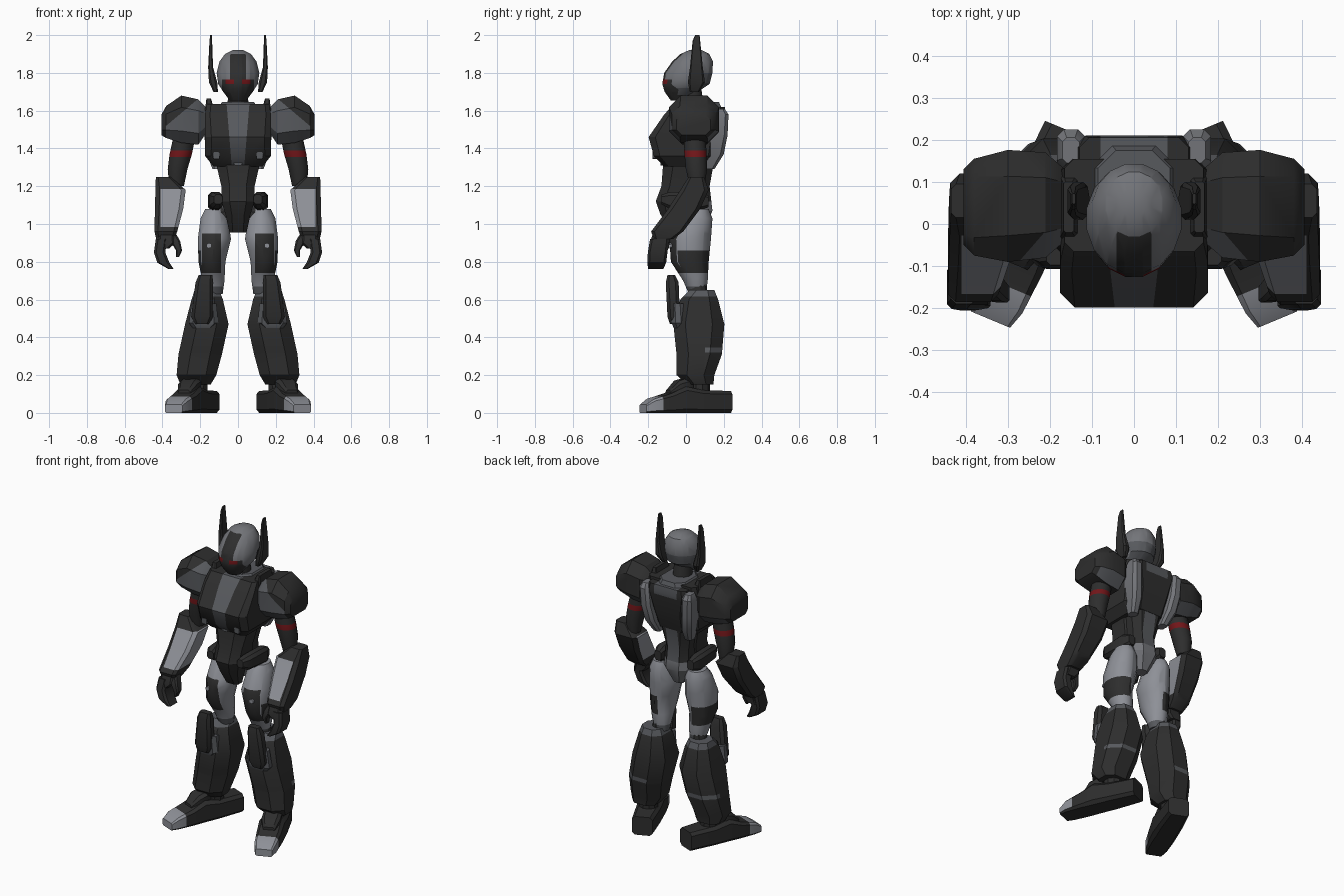
import bpy, bmesh, math
from mathutils import Matrix, Vector

# ---- flat colours
COLOURS = [("dark_armour", (.027, .027, .027)), ("mid_grey", (.095, .10, .11)),
           ("steel_grey", (.17, .175, .19)), ("light_grey", (.27, .28, .31)),
           ("dark_red", (.17, .008, .01))]
MATS = []
for nm, c in COLOURS:
    m = bpy.data.materials.new(nm)
    m.diffuse_color = (*c, 1)
    MATS.append(m)
DARK, MID, STEEL, LIGHT, RED = range(5)


def section(cu, cv, hu, hv, n, ch):
    """Chamfered box (n == 8) or an n-sided ellipse."""
    if n == 8:
        k = ch * min(hu, hv)
        a, b = hu - k, hv - k
        pts = [(hu, -b), (hu, b), (a, hv), (-a, hv), (-hu, b), (-hu, -b), (-a, -hv), (a, -hv)]
    else:
        pts = [(hu * math.cos(2 * math.pi * (i + .5) / n), hv * math.sin(2 * math.pi * (i + .5) / n))
               for i in range(n)]
    return [(cu + u, cv + v) for u, v in pts]


def loft(name, rows, colour=DARK, axis='z', n=8, ch=.35, mirror=True, cuts=(), paint=None, mat=None):
    """Skin sections (t, centre u, centre v, half u, half v) along an axis."""
    place = {'z': lambda t, u, v: (u, v, t), 'x': lambda t, u, v: (t, u, v),
             'y': lambda t, u, v: (u, t, v)}[axis]
    bm = bmesh.new()
    rings = [[bm.verts.new(place(t, u, v)) for u, v in section(a, b, c, d, n, ch)]
             for t, a, b, c, d in rows]
    for r0, r1 in zip(rings, rings[1:]):
        for i in range(n):
            j = (i + 1) % n
            bm.faces.new((r0[i], r0[j], r1[j], r1[i]))
    bm.faces.new(rings[0])
    bm.faces.new(rings[-1])
    for co, no in cuts:
        bmesh.ops.bisect_plane(bm, geom=bm.verts[:] + bm.edges[:] + bm.faces[:],
                               plane_co=co, plane_no=no, dist=1e-5)
    bmesh.ops.recalc_face_normals(bm, faces=bm.faces)
    bm.normal_update()
    for f in bm.faces:
        f.material_index = colour
        if paint:
            p = paint(f.calc_center_median(), f.normal)
            if p is not None:
                f.material_index = p
    if mat:
        bm.transform(mat)
    me = bpy.data.meshes.new(name)
    bm.to_mesh(me)
    bm.free()
    for m in MATS:
        me.materials.append(m)
    ob = bpy.data.objects.new(name, me)
    bpy.context.collection.objects.link(ob)
    if mirror:
        ob.modifiers.new("mirror", 'MIRROR')
    return ob


def zcut(*zs):
    return [((0, 0, z), (0, 0, 1)) for z in zs]


def xcut(*xs):
    return [((x, 0, 0), (1, 0, 0)) for x in xs]


# ---- feet, turned outwards
turn = Matrix.Translation((.2475, -.003, 0)) @ Matrix.Rotation(math.radians(22.6), 4, 'Z')
loft("foot", [(-.243, 0, .022, .05, .022), (-.20, 0, .037, .064, .037), (-.10, 0, .052, .072, .052),
              (-.02, 0, .07, .075, .07), (.08, 0, .06, .072, .06), (.243, 0, .058, .062, .058)],
     axis='y', ch=.3, mat=turn, cuts=[((0, -.155, 0), (0, 1, 0))],
     paint=lambda c, n: LIGHT if c.y < -.155 and n.z > -.5 else None)
loft("instep_guard", [(-.10, 0, .09, .035, .03), (-.05, 0, .12, .055, .05), (.0, 0, .13, .055, .055),
                      (.03, 0, .12, .04, .04)], axis='y', mat=turn)
loft("ankle", [(.08, .215, .07, .055, .055), (.22, .215, .07, .06, .06)], n=10)

# ---- shins and knees
loft("shin", [(.15, .225, .075, .08, .07), (.20, .22, .05, .105, .10), (.31, .20, .07, .115, .12),
              (.47, .165, .068, .115, .135), (.60, .163, .07, .083, .10), (.65, .165, .085, .065, .065)],
     ch=.55, cuts=zcut(.32, .345, .615) + [((0, .10, 0), (0, 1, 0))],
     paint=lambda c, n: MID if (.32 < c.z < .345 and c.y > .10 and n.x > -.3) or c.z > .615 else None)
loft("knee_rim", [(.45, .185, -.035, .055, .03), (.475, .182, -.04, .078, .036),
                  (.58, .18, -.045, .066, .034)], MID, ch=.6)
loft("knee_plate", [(.47, .19, -.055, .04, .03), (.51, .19, -.065, .058, .033),
                    (.69, .178, -.073, .047, .034), (.73, .172, -.078, .036, .02)], ch=.5)
loft("knee_joint", [(.56, .15, .065, .05, .05), (.70, .13, .06, .045, .05)], n=10)


# ---- thighs with painted patches
def thigh_paint(c, n):
    if .74 < c.z < .95 and n.y < -.4 and .09 < c.x < .19:
        return DARK
    if .74 < c.z < .86 and n.y > -.5 and c.x > .12:
        return DARK
    if c.z < .67:
        return MID


loft("thigh", [(.63, .125, .06, .045, .045), (.70, .13, .05, .06, .065), (.80, .138, .02, .073, .10),
               (.92, .125, .022, .09, .11), (1.03, .125, .05, .075, .09), (1.08, .125, .06, .05, .06)],
     LIGHT, n=14, cuts=zcut(.67, .74, .86, .95) + xcut(.09, .12, .19), paint=thigh_paint)
loft("thigh_mark", [(-.088, .155, .885, .014, .014), (-.06, .155, .885, .014, .014)], LIGHT, axis='y', n=6)

# ---- pelvis, waist and hip bars
loft("pelvis_front", [(.955, 0, -.04, .045, .035), (1.05, 0, -.06, .066, .075), (1.12, 0, -.05, .088, .11),
                      (1.20, 0, -.03, .088, .10), (1.33, 0, -.01, .118, .11)], mirror=False, ch=.5)
loft("pelvis_rear", [(.97, 0, .06, .035, .035), (1.07, 0, .06, .085, .08), (1.20, 0, .05, .08, .075),
                     (1.34, 0, .06, .11, .09)], MID, mirror=False, ch=.5,
     cuts=zcut(1.12) + xcut(-.04, .04),
     paint=lambda c, n: STEEL if c.z < 1.12 else (DARK if abs(c.x) > .04 else None))
loft("hip_bar", [(-.13, .105, 1.13, .022, .025), (-.09, .115, 1.125, .035, .043),
                 (.07, .122, 1.12, .036, .05), (.12, .115, 1.12, .022, .03)], axis='y', ch=.5)
loft("hip_joint", [(.06, .05, 1.05, .05, .045), (.13, .05, 1.05, .05, .045)], axis='x', n=10)


# ---- chest with tapered stripe
def chest_paint(c, n):
    if abs(c.x) < .06 - (1.63 - c.z) * .083 and (n.y < -.2 or n.z > .6):
        return MID


loft("chest", [(1.305, 0, 0, .13, .115), (1.36, 0, -.01, .174, .16), (1.46, 0, -.015, .176, .183),
               (1.58, 0, .02, .175, .135), (1.635, 0, .045, .165, .11)], mirror=False, ch=.2,
     cuts=[((.06, 0, 1.63), (1, 0, -.083)), ((-.06, 0, 1.63), (1, 0, .083))], paint=chest_paint)
loft("chest_stud", [(-.178, .115, 1.362, .018, .018), (-.14, .115, 1.362, .018, .018)], MID, axis='y', n=8)
loft("belly_mark", [(-.135, 0, 1.325, .02, .014), (-.10, 0, 1.325, .02, .014)], MID,
     axis='y', mirror=False)
loft("collar", [(1.61, 0, .06, .11, .13), (1.645, 0, .075, .085, .10)], MID, mirror=False, ch=.5)
loft("collar_flare", [(1.60, .15, .04, .025, .08), (1.665, .155, .04, .012, .06)])

# ---- back unit
loft("back_block", [(1.33, 0, .11, .09, .04), (1.45, 0, .13, .11, .06), (1.58, 0, .14, .14, .07),
                    (1.62, 0, .14, .13, .065)], mirror=False, cuts=zcut(1.56) + xcut(-.08, .08),
     paint=lambda c, n: MID if c.z > 1.56 and abs(c.x) < .08 else None)
loft("back_wing", [(1.29, .11, .12, .025, .03), (1.37, .13, .15, .035, .05), (1.47, .145, .165, .035, .055),
                   (1.58, .15, .18, .033, .045), (1.61, .15, .175, .02, .03)], STEEL, ch=.5)

# ---- shoulders, mid grey on the lower front and back
slant = Vector((.16, 0, .19)).normalized()
pivot = Vector((.22, 0, 1.655))
loft("shoulder", [(.17, .045, 1.55, .09, .07), (.21, .045, 1.54, .125, .12), (.30, .043, 1.555, .133, .125),
                  (.38, .04, 1.54, .115, .085), (.405, .04, 1.525, .09, .055)], axis='x', ch=.5,
     cuts=[(pivot, slant)],
     paint=lambda c, n: MID if (c - pivot).dot(slant) < 0 and abs(n.y) > .35 and c.x < .38 and (
         n.y < 0 or c.z < 1.52) else None)

# ---- arms
loft("upper_arm", [(1.20, .325, .06, .04, .04), (1.29, .32, .055, .054, .058), (1.37, .303, .05, .061, .061),
                   (1.48, .28, .045, .06, .06)], n=12, cuts=zcut(1.355, 1.388),
     paint=lambda c, n: RED if 1.355 < c.z < 1.388 else None)
loft("forearm", [(.92, .385, -.12, .048, .05), (.96, .382, -.10, .06, .085), (1.08, .365, -.01, .075, .085),
                 (1.18, .357, .045, .08, .075), (1.25, .395, .055, .04, .04)], ch=.3,
     cuts=zcut(.985, 1.185) + xcut(.41),
     paint=lambda c, n: LIGHT if .985 < c.z < 1.185 and c.x < .41 and (n.y < -.3 or n.x < -.4)
     and n.y < .5 else None)

# ---- hooked hands
loft("palm", [(.87, .40, -.14, .035, .05), (.90, .38, -.14, .05, .052), (.95, .38, -.125, .045, .05)])
loft("fingers", [(.92, .405, -.14, .03, .05), (.85, .415, -.15, .03, .052), (.795, .395, -.155, .032, .05),
                 (.762, .355, -.16, .014, .04)], ch=.4)
loft("thumb", [(.95, .36, -.13, .03, .03), (.91, .332, -.155, .026, .028), (.86, .312, -.165, .016, .022),
               (.825, .32, -.165, .008, .014)])

# ---- neck and head
loft("neck", [(1.60, 0, .04, .06, .06), (1.74, 0, .02, .05, .06)], n=12, mirror=False)


def head_paint(c, n):
    ax = abs(c.x)
    if c.y < -.03 and 1.742 < c.z < 1.764 and .022 < ax < .065:
        return RED
    if c.z < 1.764 and c.y < -.03 and ax < .085:
        return DARK
    if c.z < 1.72:
        return MID
    if ax < .042 and c.y < -.02 and c.z < 1.89:
        return DARK
    if c.z < 1.80 and c.y > .05:
        return MID


loft("head", [(1.655, 0, -.04, .045, .042), (1.70, 0, -.025, .08, .09), (1.742, 0, 0, .107, .128),
              (1.80, 0, .012, .115, .13), (1.86, 0, .035, .10, .11), (1.90, 0, .047, .07, .078),
              (1.92, 0, .05, .03, .035)], STEEL, n=16, mirror=False,
     cuts=zcut(1.72, 1.764) + xcut(-.085, -.065, -.042, -.022, .022, .042, .065, .085), paint=head_paint)
loft("ear_fin", [(1.70, .118, .045, .012, .025), (1.75, .132, .055, .022, .045), (1.83, .145, .055, .013, .034),
                 (1.97, .144, .055, .007, .02), (2.0, .143, .06, .004, .012)], ch=.5)

# ---- smooth gentle edges only
for ob in bpy.context.collection.objects:
    ob.select_set(True)
    bpy.context.view_layer.objects.active = ob
bpy.ops.object.shade_smooth_by_angle(angle=math.radians(32))
